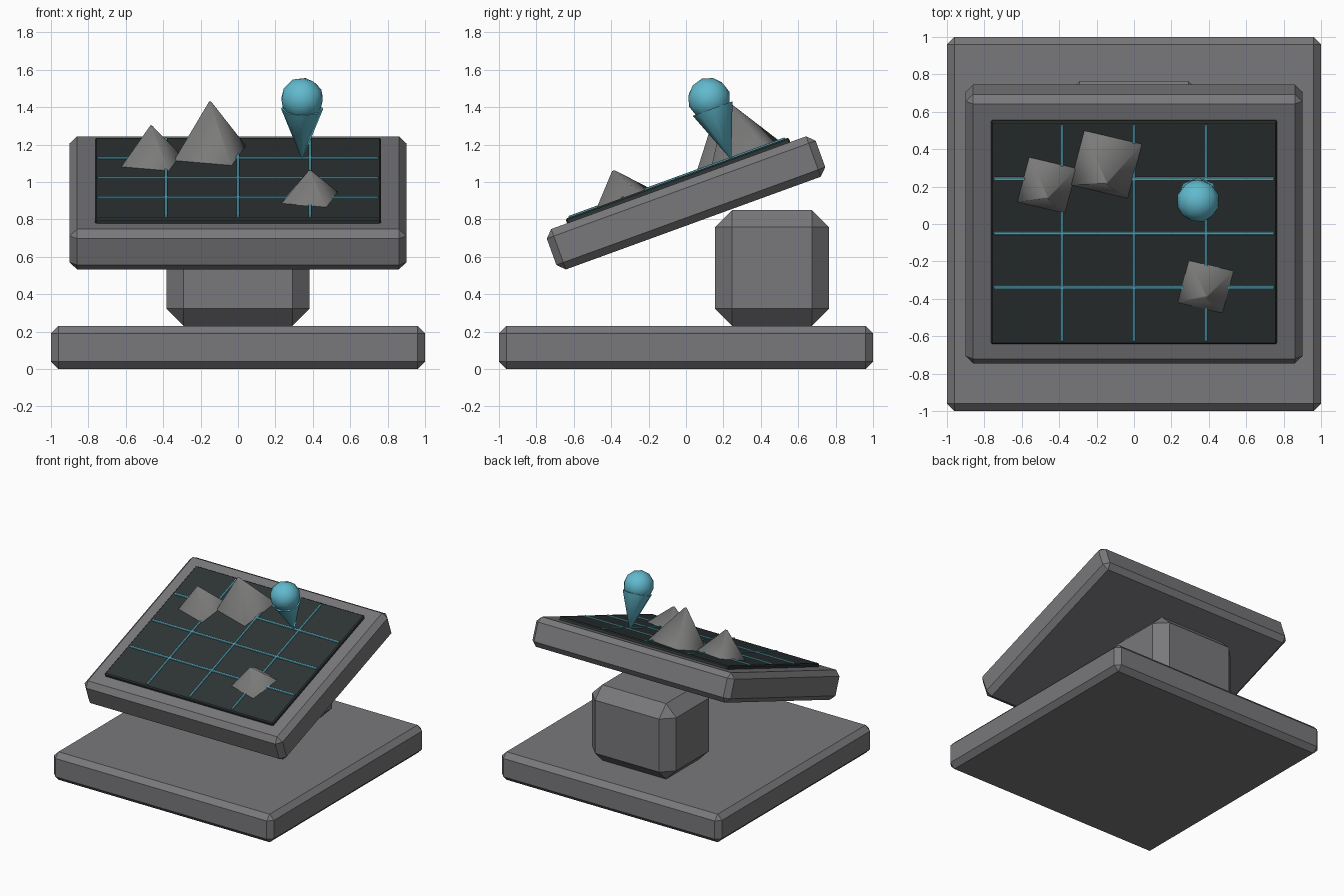
import bpy, bmesh, math
from mathutils import Matrix, Vector

if "Cube" in bpy.data.objects:
    bpy.data.objects.remove(bpy.data.objects["Cube"])


def material(name, rgb):
    m = bpy.data.materials.new(name)
    m.diffuse_color = (*rgb, 1)
    m.use_nodes = True
    m.node_tree.nodes["Principled BSDF"].inputs["Base Color"].default_value = m.diffuse_color
    return m


GREY = material("casing grey", (0.19, 0.19, 0.2))
ROCK = material("rock grey", (0.2, 0.197, 0.195))
DARK = material("screen dark", (0.027, 0.034, 0.034))
TEAL = material("teal", (0.12, 0.49, 0.62))

WORLD = Matrix.Identity(4)
# frame of the tilted panel: local z is the screen normal
PANEL = Matrix.Translation((0, 0, 0.888)) @ Matrix.Rotation(math.radians(20), 4, 'X')


def finish(name, bm, mat, frame, loc, smooth=None):
    me = bpy.data.meshes.new(name)
    bm.to_mesh(me)
    bm.free()
    me.materials.append(mat)
    ob = bpy.data.objects.new(name, me)
    bpy.context.collection.objects.link(ob)
    ob.matrix_world = frame @ Matrix.Translation(loc)
    if smooth:
        bpy.ops.object.select_all(action='DESELECT')
        ob.select_set(True)
        bpy.context.view_layer.objects.active = ob
        bpy.ops.object.shade_smooth_by_angle(angle=math.radians(smooth))
    return ob


def box(name, size, loc, mat, bevel, frame=WORLD):
    bm = bmesh.new()
    bmesh.ops.create_cube(bm, size=1)
    bmesh.ops.scale(bm, vec=Vector(size), verts=bm.verts)
    ob = finish(name, bm, mat, frame, loc)
    mod = ob.modifiers.new("chamfer", 'BEVEL')
    mod.width = bevel
    mod.segments = 1


def cone(name, sides, r1, r2, height, loc, mat, turn):
    # base sits at loc, on the tilted panel
    bm = bmesh.new()
    bmesh.ops.create_cone(bm, cap_ends=True, segments=sides, radius1=r1, radius2=r2,
                          depth=height,
                          matrix=Matrix.Translation((0, 0, height / 2))
                          @ Matrix.Rotation(math.radians(turn), 4, 'Z'))
    finish(name, bm, mat, PANEL, loc, smooth=80)


# base plate, pedestal and tilted panel
box("base_plate", (2, 2, 0.23), (0, 0, 0.115), GREY, 0.04)
box("pedestal", (0.765, 0.61, 0.62), (0, 0.46, 0.54), GREY, 0.092)
box("tilted_panel", (1.8, 1.53, 0.23), (0, 0, 0), GREY, 0.04, PANEL)
box("screen", (1.53, 1.27, 0.04), (0, 0, 0.121), DARK, 0.008, PANEL)

# map grid lines
for i in (-1, 0, 1):
    box(f"grid_column_{i + 2}", (0.016, 1.23, 0.016), (0.385 * i, 0, 0.141), TEAL, 0.003, PANEL)
    box(f"grid_row_{i + 2}", (1.5, 0.018, 0.016), (0, 0.309 * i, 0.141), TEAL, 0.003, PANEL)

# mountain peaks: x, y on the screen, radius, height
for n, (x, y, r, h) in enumerate([(-0.465, 0.272, 0.186, 0.198),
                                  (-0.15, 0.39, 0.225, 0.292),
                                  (0.383, -0.306, 0.175, 0.155)], 1):
    cone(f"mountain_peak_{n}", 4, r, 0.008, h, (x, y, 0.14), ROCK, 31)

# location pin: inverted cone with a ball on top
cone("pin_point", 8, 0.003, 0.113, 0.285, (0.343, 0.306, 0.14), TEAL, 0)
bm = bmesh.new()
bmesh.ops.create_icosphere(bm, subdivisions=2, radius=0.115)
finish("pin_ball", bm, TEAL, PANEL, (0.343, 0.306, 0.48), smooth=60)
